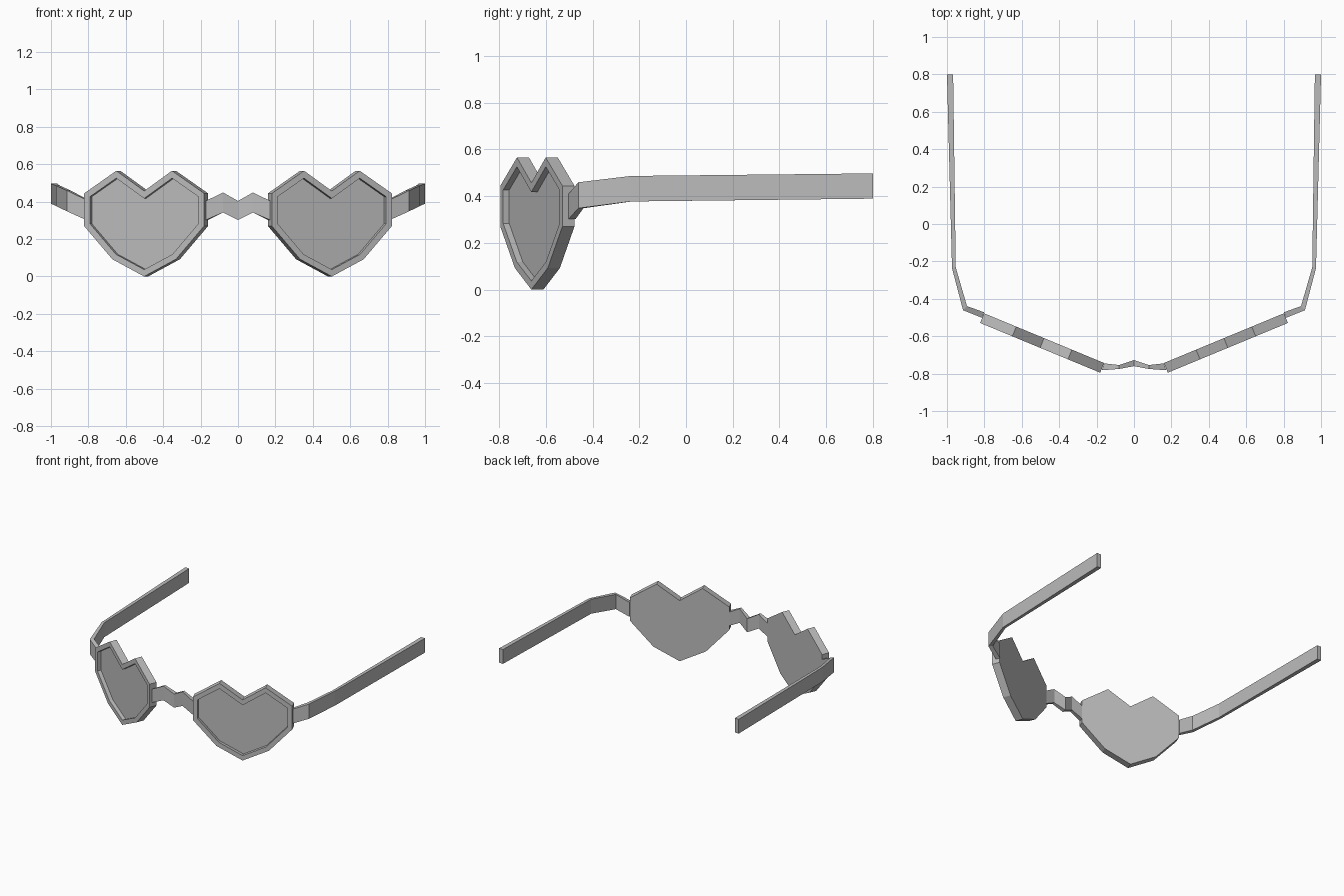
import bpy, bmesh, math
from mathutils import Vector

if "Cube" in bpy.data.objects:
    bpy.data.objects.remove(bpy.data.objects["Cube"])

grey = bpy.data.materials.new("plain grey")
grey.diffuse_color = (0.5, 0.5, 0.5, 1)
grey.use_nodes = True
grey.node_tree.nodes["Principled BSDF"].inputs["Base Color"].default_value = grey.diffuse_color


def finish(name, bm, mirrored=False):
    bmesh.ops.recalc_face_normals(bm, faces=bm.faces)
    mesh = bpy.data.meshes.new(name)
    bm.to_mesh(mesh)
    bm.free()
    mesh.materials.append(grey)
    ob = bpy.data.objects.new(name, mesh)
    bpy.context.collection.objects.link(ob)
    if mirrored:
        mod = ob.modifiers.new("mirror", 'MIRROR')
        mod.use_mirror_merge = False
    return ob


def strip(name, stations, mirrored=False):
    """Rectangular bar through stations: (front xy, back xy, bottom z, top z)."""
    bm = bmesh.new()
    rings = []
    for (fx, fy), (bx, by), lo, hi in stations:
        rings.append([bm.verts.new(p) for p in
                      ((fx, fy, lo), (bx, by, lo), (bx, by, hi), (fx, fy, hi))])
    for a, b in zip(rings, rings[1:]):
        for i in range(4):
            j = (i + 1) % 4
            bm.faces.new((a[i], a[j], b[j], b[i]))
    bm.faces.new(rings[0])
    bm.faces.new(rings[-1][::-1])
    return finish(name, bm, mirrored)


# Heart lens with raised rim: half outline, reflected, angled back at the sides
tilt = math.radians(22.5)
along = Vector((math.cos(tilt), -math.sin(tilt), 0))
back = Vector((math.sin(tilt), math.cos(tilt), 0))
center = Vector((-0.502, -0.662, 0))
half = [(0.184, 0.092), (0.3475, 0.27), (0.3475, 0.444), (0.161, 0.565)]
outline = [(0, 0)] + half + [(0, 0.457)] + [(-u, z) for u, z in reversed(half)]

bm = bmesh.new()
front = [bm.verts.new(center + along * u + Vector((0, 0, z))) for u, z in outline]
rear = [bm.verts.new(v.co + back * 0.056) for v in front]
face = bm.faces.new(front)
bm.faces.new(rear[::-1])
for i in range(len(front)):
    j = (i + 1) % len(front)
    bm.faces.new((front[j], front[i], rear[i], rear[j]))
bmesh.ops.recalc_face_normals(bm, faces=bm.faces)
# Inset the rim, then sink the lens
bmesh.ops.inset_region(bm, faces=[face], thickness=0.033, use_even_offset=True)
sunk = bmesh.ops.extrude_discrete_faces(bm, faces=[face])["faces"]
bmesh.ops.translate(bm, verts=sunk[0].verts[:], vec=back * 0.028)
finish("heart_lens", bm, mirrored=True)

# Nose bridge: zigzag bar
left = [((-0.172, -0.782), (-0.16, -0.745), 0.302, 0.404),
        ((-0.08, -0.775), (-0.08, -0.754), 0.342, 0.449)]
middle = [((0, -0.76), (0, -0.728), 0.302, 0.404)]
right = [((-f[0], f[1]), (-b[0], b[1]), lo, hi) for f, b, lo, hi in reversed(left)]
strip("nose_bridge", left + middle + right)

# Temple arms: hinge, elbow, bend and tip
strip("temple_arm", [
    ((-0.812, -0.502), (-0.802, -0.472), 0.302, 0.41),
    ((-0.914, -0.461), (-0.893, -0.439), 0.348, 0.459),
    ((-0.973, -0.236), (-0.953, -0.232), 0.377, 0.486),
    ((-1.0, 0.80), (-0.967, 0.80), 0.389, 0.497),
], mirrored=True)
